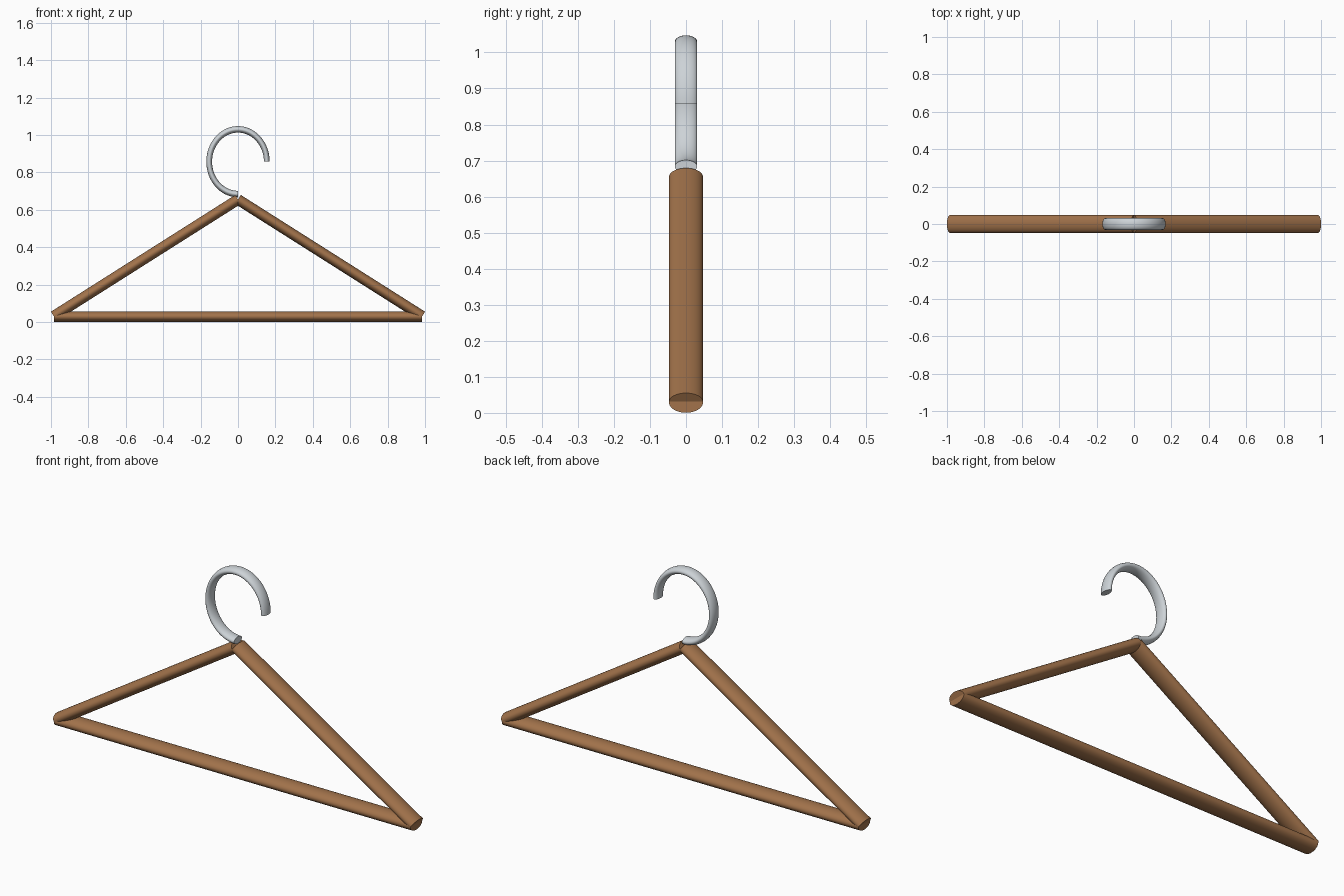
import bpy, bmesh, math
from mathutils import Vector

if "Cube" in bpy.data.objects:
    bpy.data.objects.remove(bpy.data.objects["Cube"])


def material(name, rgb):
    m = bpy.data.materials.new(name)
    m.diffuse_color = (*rgb, 1)
    m.use_nodes = True
    m.node_tree.nodes["Principled BSDF"].inputs["Base Color"].default_value = m.diffuse_color
    return m


wood = material("brown wood", (0.36, 0.17, 0.07))
metal = material("pale grey metal", (0.61, 0.65, 0.68))


def sweep(name, path, normals, r_n, r_y, sides, mat):
    """Sweep an elliptical section (r_n in the XZ plane, r_y in depth) along an XZ path."""
    bm = bmesh.new()
    rings = []
    for p, n in zip(path, normals):
        ring = []
        for i in range(sides):
            a = 2 * math.pi * i / sides
            ring.append(bm.verts.new(p + n * (r_n * math.cos(a)) + Vector((0, r_y * math.sin(a), 0))))
        rings.append(ring)
    for a, b in zip(rings, rings[1:]):
        for i in range(sides):
            j = (i + 1) % sides
            bm.faces.new((a[i], a[j], b[j], b[i]))
    bm.faces.new(rings[0])
    bm.faces.new(rings[-1])
    bmesh.ops.recalc_face_normals(bm, faces=bm.faces)
    me = bpy.data.meshes.new(name)
    bm.to_mesh(me)
    bm.free()
    me.materials.append(mat)
    ob = bpy.data.objects.new(name, me)
    bpy.context.collection.objects.link(ob)
    bpy.ops.object.select_all(action='DESELECT')
    ob.select_set(True)
    bpy.context.view_layer.objects.active = ob
    bpy.ops.object.shade_smooth_by_angle(angle=math.radians(40))


def rod(name, a, b):
    a, b = Vector(a), Vector(b)
    d = (b - a).normalized()
    n = Vector((-d.z, 0, d.x))
    sweep(name, [a, b], [n, n], 0.0285, 0.047, 40, wood)


# wooden triangle: lower bar and two sloping arms
rod("lower_bar", (-0.985, 0, 0.029), (0.985, 0, 0.029))
for side, s in (("left", -1), ("right", 1)):
    rod(side + "_arm", (s * 0.985, 0, 0.031), (0, 0, 0.655))

# metal hook: three quarters of a slightly tall ring, open at lower right
RX, RZ, CZ = 0.154, 0.173, 0.857
angles = [math.radians(270) * i / 54 for i in range(55)]
path = [Vector((RX * math.cos(a), 0, CZ + RZ * math.sin(a))) for a in angles]
normals = [Vector((RX * math.cos(a), 0, RZ * math.sin(a))) for a in angles]
sweep("hook", path, normals, 0.1, 0.031, 32, metal)
